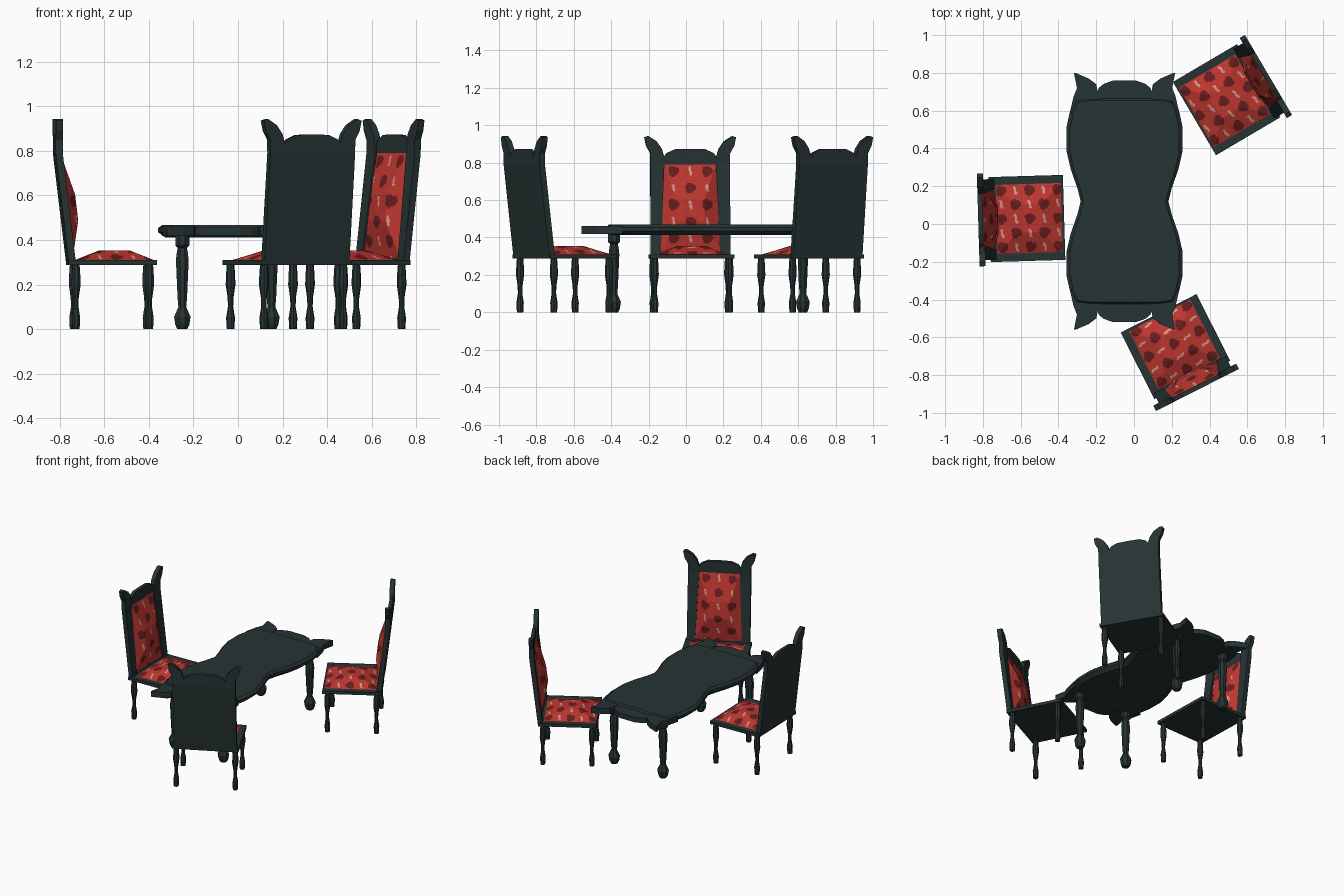
import bpy, bmesh, math
from mathutils import Matrix, Vector

if "Cube" in bpy.data.objects:
    bpy.data.objects.remove(bpy.data.objects["Cube"])


def material(name, rgb):
    m = bpy.data.materials.new(name)
    m.diffuse_color = (*rgb, 1)
    m.use_nodes = True
    m.node_tree.nodes["Principled BSDF"].inputs["Base Color"].default_value = m.diffuse_color
    return m


WOOD = material("dark_wood", (0.019, 0.033, 0.033))
RED = material("red_fabric", (0.50, 0.036, 0.028))
SPOT = material("dark_red_spot", (0.13, 0.012, 0.012))
PALE = material("pale_pink_streak", (0.66, 0.29, 0.24))


def mesh_from(name, verts, faces, mats=(WOOD,), fix=True):
    me = bpy.data.meshes.new(name)
    me.from_pydata(verts, [], faces)
    for m in mats:
        me.materials.append(m)
    if fix:
        bm = bmesh.new()
        bm.from_mesh(me)
        bmesh.ops.recalc_face_normals(bm, faces=bm.faces)
        bm.to_mesh(me)
        bm.free()
    return me


def place(name, me, matrix):
    ob = bpy.data.objects.new(name, me)
    bpy.context.collection.objects.link(ob)
    ob.matrix_world = matrix
    return ob


def loft(name, rings):
    """Skin equal-length rings and cap both ends."""
    n = len(rings[0])
    verts = [v for r in rings for v in r]
    faces = [list(range(n))[::-1], [(len(rings) - 1) * n + i for i in range(n)]]
    for k in range(len(rings) - 1):
        for i in range(n):
            j = (i + 1) % n
            faces.append([k * n + i, k * n + j, (k + 1) * n + j, (k + 1) * n + i])
    return mesh_from(name, verts, faces)


def lathe(name, profile, sides=8):
    return loft(name, [[(r * math.cos((i + .5) * math.tau / sides),
                         r * math.sin((i + .5) * math.tau / sides), z)
                        for i in range(sides)] for r, z in profile])


def mirrored(half):
    """Closed outline from a right-hand half listed along its edge."""
    return half + [(-a, b) for a, b in reversed(half) if a > 1e-6]


def flip(pts):
    return [(-a, b) for a, b in pts]


# ---------------------------------------------------------------- chair parts
def lean(z):
    """Rear face of the chair back: tilts up to the crest, then vertical."""
    return -0.395 - 0.06 * min(1, (z - 0.29) / 0.5)


def back_slab(name, pts, rear, front):
    return loft(name, [[(lean(z) + o, y, z) for y, z in pts] for o in (rear, front)])


def fabric_index(s, t, a):
    """Staggered round spots with short streaks between them."""
    for ox, oy in ((0, 0), (.5, .5)):
        dx = ((s / a - ox + .5) % 1 - .5) * a
        dy = ((t / a - oy + .5) % 1 - .5) * a
        if math.hypot(dx, dy) < 0.028 + 0.003 * math.sin(3 * math.atan2(dy, dx) + 1):
            return 1
        dx = ((s / a - ox) % 1 - .5) * a
        dy = ((t / a - oy + .5) % 1 - .5) * a
        if abs(dx + 0.2 * dy) < 0.0065 and abs(dy) < 0.022:
            return 2
    return 0


def cushion(name, point, pattern, n=60):
    verts = [point(i / n, j / n) for j in range(n + 1) for i in range(n + 1)]
    w = n + 1
    faces = [(j * w + i, j * w + i + 1, (j + 1) * w + i + 1, (j + 1) * w + i)
             for j in range(n) for i in range(n)]
    me = mesh_from(name, verts, faces, (RED, SPOT, PALE), fix=False)
    for p in me.polygons:
        p.material_index = pattern(p.center)
    return me


def seat_point(u, v):
    x, y = -0.36 + 0.35 * u, -0.185 + 0.37 * v
    edge = min(u * 0.35, (1 - u) * 0.35, v * 0.37, (1 - v) * 0.37)
    return x, y, 0.309 + 0.045 * min(1, edge / 0.11)


def back_point(u, v):
    z = 0.32 + 0.475 * v
    y = (2 * u - 1) * (0.163 - 0.026 * v)
    bulge = min(1, u / .25, (1 - u) / .25, v / .35, (1 - v) / .4)
    return lean(z) + 0.022 + 0.047 * bulge, y, z


def seat_board():
    c = [(-0.395, -0.225), (0, -0.225), (0, 0.225), (-0.395, 0.225)]
    return loft("seat_board", [[(x, y, z) for x, y in c] for z in (0.288, 0.31)])


post = [(0.16, 0.29), (0.214, 0.29), (0.213, 0.79), (0.138, 0.79)]
horn = [(0.138, 0.79), (0.213, 0.79), (0.214, 0.85), (0.236, 0.89), (0.246, 0.936),
        (0.224, 0.943), (0.18, 0.915), (0.152, 0.875), (0.14, 0.835)]
arch = mirrored([(0, 0.874), (0.08, 0.872), (0.125, 0.852), (0.142, 0.83), (0.14, 0.79)])
panel = mirrored([(0.138, 0.79), (0.16, 0.29)])

chair_parts = {
    "seat_board": seat_board(),
    "back_panel": back_slab("back_panel", panel, 0, 0.022),
    "back_arch": back_slab("back_arch", arch, 0, 0.024),
    "left_post": back_slab("left_post", post, 0, 0.032),
    "right_post": back_slab("right_post", flip(post), 0, 0.032),
    "left_horn": back_slab("left_horn", horn, 0, 0.032),
    "right_horn": back_slab("right_horn", flip(horn), 0, 0.032),
    "seat_cushion": cushion("seat_cushion", seat_point,
                            lambda c: fabric_index(c.x + 0.18, c.y, 0.15)),
    "back_cushion": cushion("back_cushion", back_point,
                            lambda c: fabric_index(c.y, c.z - 0.665, 0.18)),
}
chair_leg = lathe("chair_leg", [(0.017, 0), (0.020, 0.05), (0.012, 0.10), (0.013, 0.14),
                                (0.022, 0.20), (0.020, 0.25), (0.017, 0.29)][::1])

# three chairs: front-edge middle and facing angle
for n, (x, y, deg) in enumerate([(-0.37, 0.035, 1.7), (0.32, 0.558, 210.5),
                                 (0.13, -0.473, 116.9)], 1):
    M = Matrix.Translation((x, y, 0)) @ Matrix.Rotation(math.radians(deg), 4, 'Z')
    for part, me in chair_parts.items():
        place(f"chair_{n}_{part}", me, M)
    for lx, lname in ((-0.033, "front"), (-0.363, "rear")):
        for ly, side in ((0.2, "left"), (-0.2, "right")):
            place(f"chair_{n}_{lname}_{side}_leg", chair_leg,
                  M @ Matrix.Translation((lx, ly, 0)))

# ---------------------------------------------------------------- table
T = Matrix.Translation((-0.05, 0.12, 0))
quarter = [(0.232, 0), (0.25, 0.07), (0.285, 0.17), (0.308, 0.27), (0.308, 0.39),
           (0.288, 0.48), (0.262, 0.535), (0.19, 0.545)]
right = [(x, -y) for x, y in reversed(quarter[1:])] + quarter
outline = mirrored(right)


def flat_ring(pts, z, sx=1, sy=1):
    return [(x * sx, y * sy, z) for x, y in pts]


place("table_top", loft("table_top", [
    flat_ring(outline, 0.412, 0.90, 0.96), flat_ring(outline, 0.435),
    flat_ring(outline, 0.454), flat_ring(outline, 0.468, 0.94, 0.98)]), T)

# end ornaments: an arch between two horns at each end
t_horn = [(0.14, 0.50), (0.292, 0.46), (0.27, 0.555), (0.252, 0.60), (0.268, 0.68),
          (0.255, 0.678), (0.19, 0.65), (0.15, 0.62), (0.138, 0.56)]
t_arch = mirrored([(0, 0.64), (0.06, 0.64), (0.11, 0.622), (0.137, 0.60),
                   (0.15, 0.555), (0.15, 0.50)])
horn_mesh = loft("table_horn", [flat_ring(t_horn, 0.418), flat_ring(t_horn, 0.46)])
arch_mesh = loft("table_arch", [flat_ring(t_arch, 0.42), flat_ring(t_arch, 0.456)])
table_leg = lathe("table_leg", [(0.024, 0), (0.034, 0.02), (0.040, 0.055), (0.026, 0.085),
                                (0.019, 0.10), (0.023, 0.14), (0.031, 0.31), (0.026, 0.35),
                                (0.022, 0.365), (0.034, 0.375), (0.034, 0.42)])
for end, deg in (("rear", 0), ("front", 180)):
    E = T @ Matrix.Rotation(math.radians(deg), 4, 'Z')
    place(f"table_{end}_arch", arch_mesh, E)
    for s, side in ((1, "a"), (-1, "b")):
        if s > 0:
            me = horn_mesh
        else:
            me = loft("table_horn_mirrored", [flat_ring(flip(t_horn), z) for z in (0.418, 0.46)])
        place(f"table_{end}_horn_{side}", me, E)
        place(f"table_{end}_leg_{side}", table_leg, E @ Matrix.Translation((0.2 * s, 0.505, 0)))
